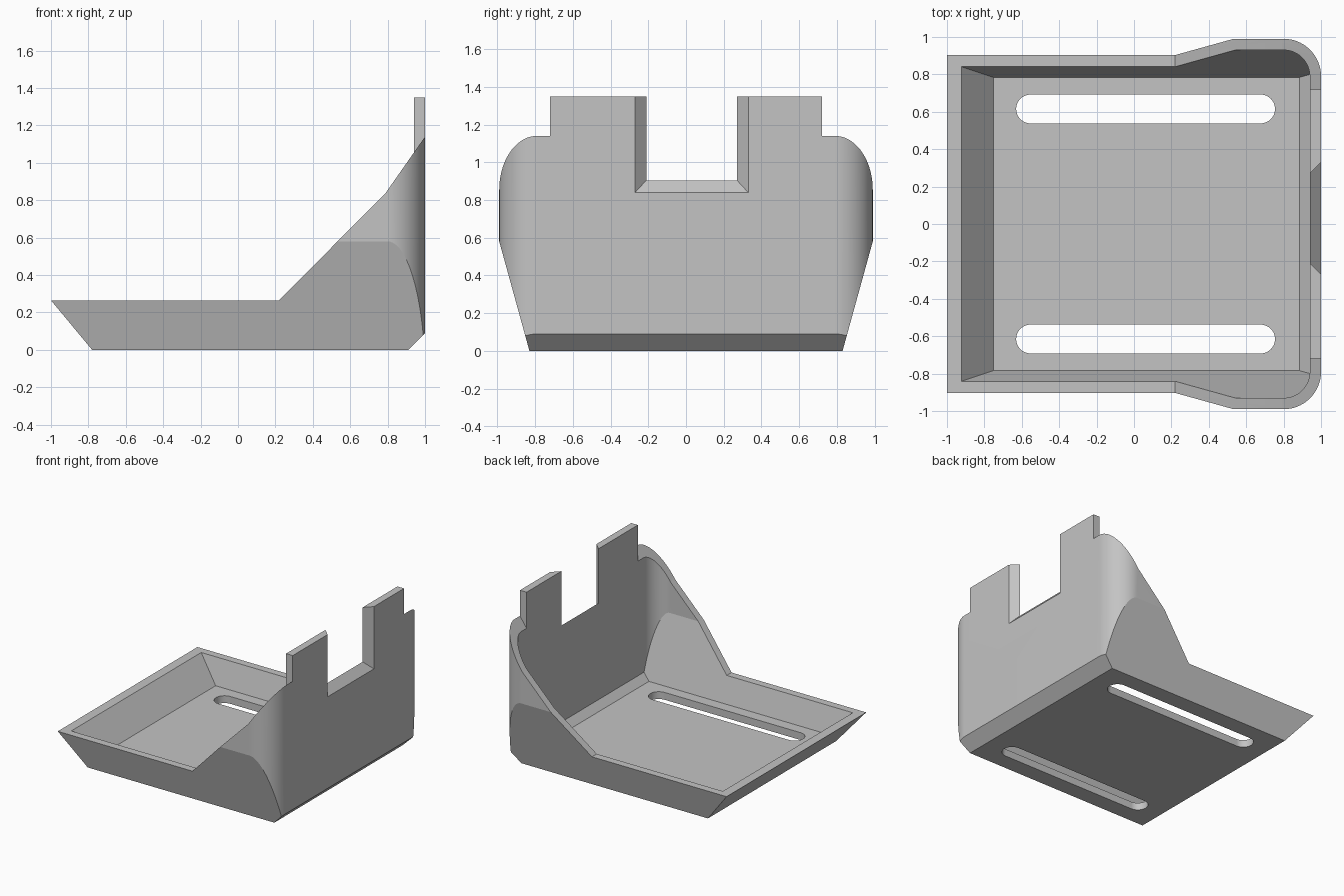
import bpy, bmesh
from math import sin, cos, pi, radians, hypot
from mathutils import Vector

cube = bpy.data.objects.get("Cube")
if cube:
    bpy.data.objects.remove(cube, do_unlink=True)

WALL = 0.06        # shell thickness
TOP = 1.35         # height of the tabs
RIM = 0.265        # height of the low rim

grey = bpy.data.materials.new("light grey")
grey.use_nodes = True
grey.diffuse_color = (0.55, 0.55, 0.55, 1)
grey.node_tree.nodes["Principled BSDF"].inputs["Base Color"].default_value = grey.diffuse_color


def make_object(name, bm):
    bmesh.ops.recalc_face_normals(bm, faces=bm.faces)
    mesh = bpy.data.meshes.new(name)
    bm.to_mesh(mesh)
    bm.free()
    mesh.materials.append(grey)
    obj = bpy.data.objects.new(name, mesh)
    bpy.context.collection.objects.link(obj)
    return obj


def loft(lower, upper):
    """Closed solid between two matching loops."""
    bm = bmesh.new()
    a = [bm.verts.new(p) for p in lower]
    b = [bm.verts.new(p) for p in upper]
    bm.faces.new(a)
    bm.faces.new(b)
    for i in range(len(a)):
        j = (i + 1) % len(a)
        bm.faces.new((a[i], a[j], b[j], b[i]))
    return bm


def arc(cx, cy, r, start, end, steps=24):
    angles = [radians(start + (end - start) * i / steps) for i in range(steps + 1)]
    return [(cx + r * cos(t), cy + r * sin(t)) for t in angles]


def slice_off(bm, point, normal):
    """Remove everything beyond a plane and cap the cut."""
    geom = bm.verts[:] + bm.edges[:] + bm.faces[:]
    cut = bmesh.ops.bisect_plane(bm, geom=geom, plane_co=point, plane_no=normal,
                                 clear_outer=True)["geom_cut"]
    edges = [e for e in cut if isinstance(e, bmesh.types.BMEdge)]
    bmesh.ops.edgeloop_fill(bm, edges=edges)


def tub(name, inset, floor, top):
    """Rounded block with sloped sides, sloped nose and chamfered back."""
    r = 0.2 - inset
    plan = [(-1.2, -0.99 + inset)]
    plan += arc(0.8, -0.79, r, -90, 0) + arc(0.8, 0.79, r, 0, 90)
    plan += [(-1.2, 0.99 - inset)]
    bm = loft([(x, y, floor) for x, y in plan], [(x, y, top) for x, y in plan])
    planes = [((0, 0.83, 0), (0, 0.58, -0.16)),
              ((0, -0.83, 0), (0, -0.58, -0.16)),
              ((-0.78, 0, 0), (-RIM, 0, -0.22)),
              ((0.91, 0, 0), (1, 0, -1))]
    for point, normal in planes:
        n = Vector(normal).normalized()
        slice_off(bm, Vector(point) - n * inset, n)
    return make_object(name, bm)


def box(name, x0, x1, y0, y1, z0, z1):
    base = [(x0, y0), (x1, y0), (x1, y1), (x0, y1)]
    return make_object(name, loft([(x, y, z0) for x, y in base],
                                  [(x, y, z1) for x, y in base]))


def subtract(target, cutter):
    mod = target.modifiers.new("cut", 'BOOLEAN')
    mod.operation = 'DIFFERENCE'
    mod.solver = 'EXACT'
    mod.object = cutter
    cutter.hide_render = True
    bpy.context.view_layer.update()
    with bpy.context.temp_override(object=target, active_object=target):
        bpy.ops.object.modifier_apply(modifier=mod.name)
    bpy.data.objects.remove(cutter, do_unlink=True)


# Hollow tray
tray = tub("tray", 0, 0, TOP)
subtract(tray, tub("tray_hollow", WALL, WALL, 1.6))

# Rim line trimmed in side profile, leaving the tab plate standing
profile = [(-1.6, RIM), (0.22, RIM), (0.79, 0.84), (1.0, 1.14), (1.21, 1.44),
           (1.21, 2), (-1.6, 2)]
trim = make_object("rim_trim", loft([(x, -1.5, z) for x, z in profile],
                                    [(x, 1.5, z) for x, z in profile]))
subtract(trim, box("tab_keep", 0.92, 1.6, -0.72, 0.72, 0.5, 2.5))
subtract(tray, trim)


# Bevelled notch between the two tabs, wider on the outside
def notch_loop(x):
    d = x - 1
    y0, y1, z = -0.27 - d, 0.33 + d, 0.84 - 1.08 * d
    return [(x, y0, z), (x, y1, z), (x, y1, 1.7), (x, y0, 1.7)]


subtract(tray, make_object("notch", loft(notch_loop(0.91), notch_loop(1.03))))

# Two long floor slots
for side in (-1, 1):
    y = 0.615 * side
    outline = arc(0.677, y, 0.077, -90, 90) + arc(-0.553, y, 0.077, 90, 270)
    subtract(tray, make_object("slot", loft([(px, py, -0.1) for px, py in outline],
                                            [(px, py, 0.2) for px, py in outline])))

# Smooth the rounded corners, keep the folds crisp
bpy.ops.object.select_all(action='DESELECT')
tray.select_set(True)
bpy.context.view_layer.objects.active = tray
bpy.ops.object.shade_smooth_by_angle(angle=radians(12))
